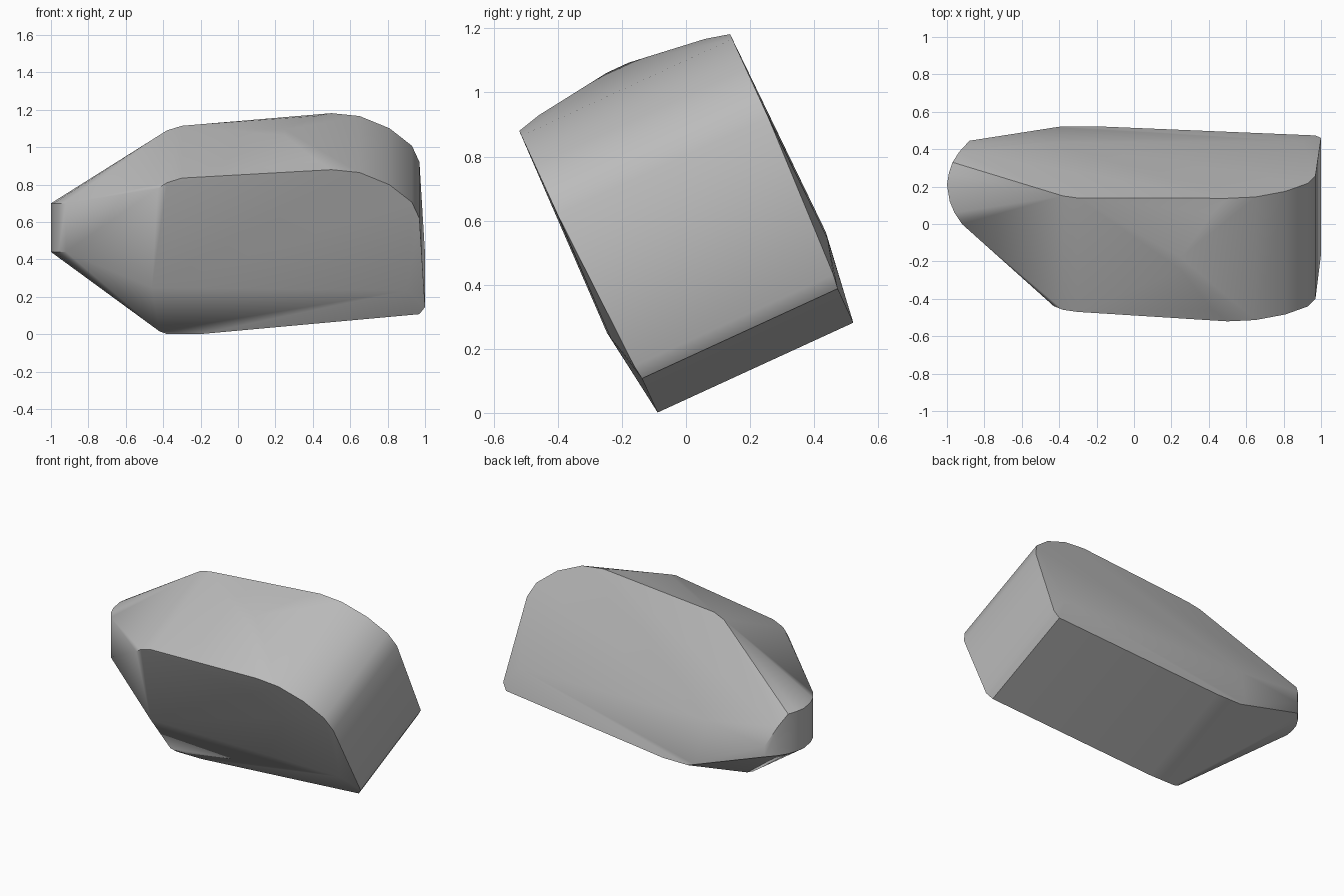
import bpy, bmesh, math
from mathutils import Vector

cube = bpy.data.objects.get("Cube")
if cube:
    bpy.data.objects.remove(cube)

# One plain grey
grey = bpy.data.materials.new("warm_grey")
grey.use_nodes = True
colour = (0.5, 0.5, 0.5, 1)
grey.diffuse_color = colour
grey.node_tree.nodes["Principled BSDF"].inputs["Base Color"].default_value = colour

# The body is a slab leaning back: width axis and height axis in the yz plane
LEAN = math.radians(24.65)
WIDTH = Vector((0, math.cos(LEAN), math.sin(LEAN)))
HEIGHT = Vector((0, -math.sin(LEAN), math.cos(LEAN)))
MIDDLE = 0.256


def place(x, up, across):
    return Vector((x, 0, 0)) + HEIGHT * up + WIDTH * (MIDDLE + across)


# Side outline: x, height along the lean, half width
outline = [
    (-0.43, 0.89, 0.33), (-0.38, 0.928, 0.335), (-0.30, 0.955, 0.335),
    (0.5, 1.017, 0.362), (0.65, 1.0, 0.362), (0.81, 0.928, 0.362),
    (0.93, 0.825, 0.362), (0.97, 0.73, 0.362),
    (1.0, 0.2, 0.342), (0.97, 0.155, 0.336),
    (-0.2, 0.038, 0.336), (-0.38, 0.038, 0.336), (-0.42, 0.055, 0.338),
    # widest line above the lower chamfer
    (-0.46, 0.33, 0.376), (-0.1, 0.33, 0.378), (0.9, 0.31, 0.372),
    # crown of the upper face
    (0.42, 1.036, 0.285), (0.25, 1.068, 0.037),
]
points = [place(x, up, side * half) for x, up, half in outline for side in (-1, 1)]

# Upright rounded nose, cut at the back by the leaning side
LOW, HIGH = 0.44, 0.70
nose = [(-0.92, 0.0, HIGH), (-0.96, 0.06, HIGH), (-0.985, 0.12, HIGH),
        (-1.0, 0.21, HIGH), (-0.99, 0.27, HIGH), (-0.97, 0.33, HIGH),
        (-0.935, 0.385, 0.63), (-0.88, 0.445, 0.51)]
for x, y, top in nose:
    points += [Vector((x, y, LOW)), Vector((x, y, top))]

# Skin the body and nose together
bm = bmesh.new()
for p in points:
    bm.verts.new(p)
hull = bmesh.ops.convex_hull(bm, input=bm.verts[:])
spare = {g for g in hull["geom_interior"] + hull["geom_unused"]
         if isinstance(g, bmesh.types.BMVert)}
bmesh.ops.delete(bm, geom=list(spare), context="VERTS")
bmesh.ops.dissolve_limit(bm, angle_limit=math.radians(1),
                         verts=bm.verts[:], edges=bm.edges[:])
bmesh.ops.recalc_face_normals(bm, faces=bm.faces[:])
mesh = bpy.data.meshes.new("body")
bm.to_mesh(mesh)
bm.free()
mesh.materials.append(grey)
body = bpy.data.objects.new("body", mesh)
bpy.context.collection.objects.link(body)

# Smooth shading with crisp main edges
bpy.ops.object.select_all(action="DESELECT")
body.select_set(True)
bpy.context.view_layer.objects.active = body
bpy.ops.object.shade_smooth_by_angle(angle=math.radians(40))
